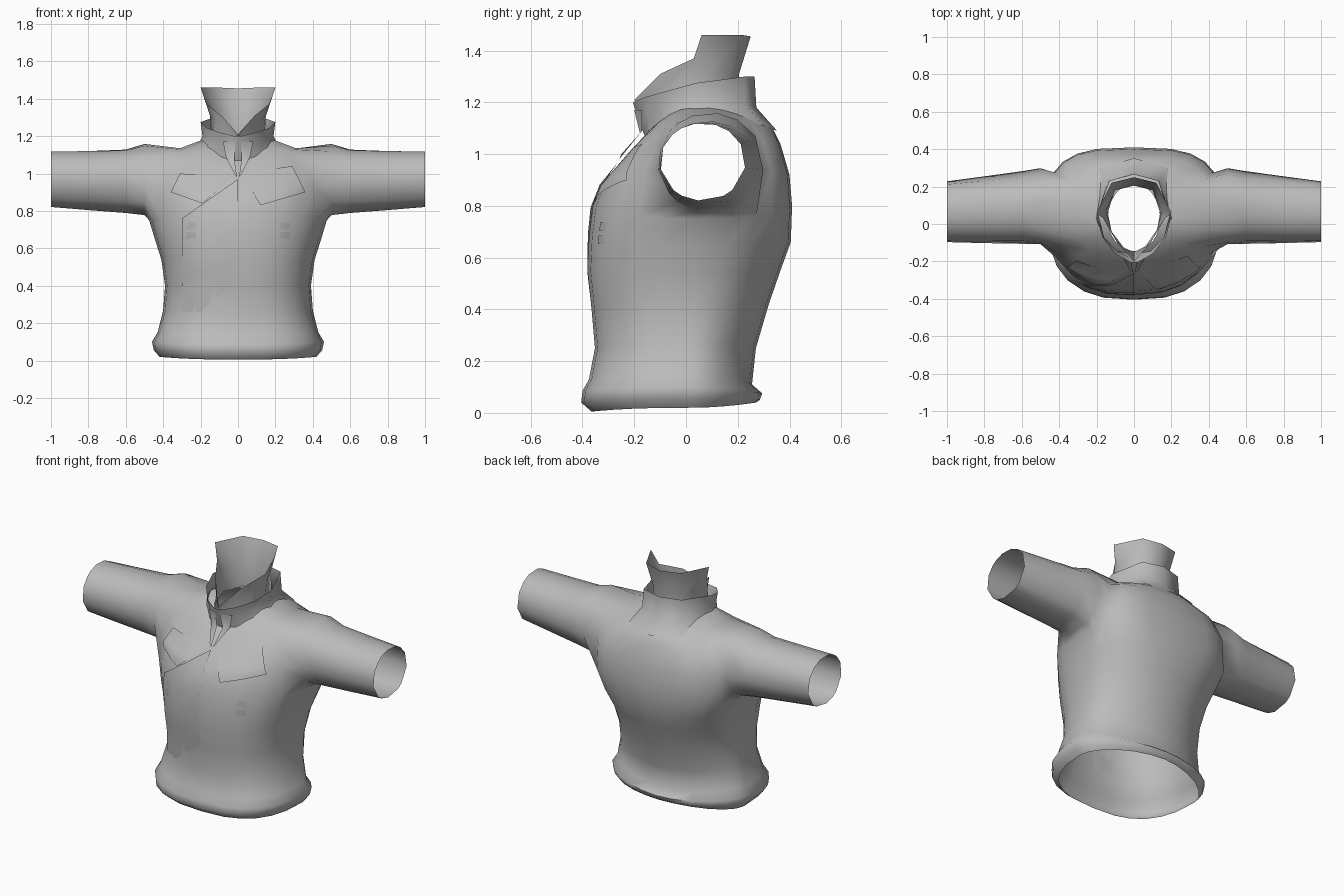
import bpy, bmesh, math
from mathutils import Vector
from mathutils.bvhtree import BVHTree

cube = bpy.data.objects.get("Cube")
if cube:
    bpy.data.objects.remove(cube)


def material(name, value):
    mat = bpy.data.materials.new(name)
    mat.use_nodes = True
    color = (value, value, value, 1)
    mat.diffuse_color = color
    mat.node_tree.nodes["Principled BSDF"].inputs["Base Color"].default_value = color
    return mat


CLOTH = material("grey cloth", 0.5)
TRIM = material("dark grey trim", 0.43)


def finish(bm, name, mat, angle=60):
    mesh = bpy.data.meshes.new(name)
    bm.to_mesh(mesh)
    mesh.materials.append(mat)
    obj = bpy.data.objects.new(name, mesh)
    bpy.context.collection.objects.link(obj)
    bpy.ops.object.select_all(action='DESELECT')
    bpy.context.view_layer.objects.active = obj
    obj.select_set(True)
    bpy.ops.object.shade_smooth_by_angle(angle=math.radians(angle))


def skin(bm, rows, closed):
    """Bridge equal rows of points with quads."""
    grid = [[bm.verts.new(p) for p in row] for row in rows]
    n = len(grid[0])
    faces = {}
    for r in range(len(grid) - 1):
        for c in range(n if closed else n - 1):
            d = (c + 1) % n
            faces[r, c] = bm.faces.new((grid[r][c], grid[r][d], grid[r + 1][d], grid[r + 1][c]))
    return faces


# Torso rows: half width, front y, back y, front z, side z, back z,
# then how round the front and back are (below 1 is boxier)
TORSO = [
    (.42, -.365, .27, .005, .02, .04, .75, 1.1),
    (.45, -.405, .285, .04, .055, .05, .75, 1.1),
    (.46, -.40, .295, .085, .10, .075, .75, 1.1),
    (.43, -.375, .255, .13, .15, .11, .75, 1.1),
    (.40, -.352, .27, .25, .27, .25, .8, 1.05),
    (.39, -.365, .32, .40, .40, .42, .8, 1),
    (.41, -.38, .365, .55, .54, .55, .8, .9),
    (.445, -.375, .405, .68, .65, .66, .85, .8),
    (.475, -.36, .41, .80, .75, .80, .9, .65),
    (.46, -.325, .40, .88, .95, .92, .9, .6),
    (.42, -.25, .365, .97, 1.06, 1.04, .9, .65),
    (.31, -.20, .335, 1.03, 1.135, 1.10, .9, .9),
    (.19, -.16, .25, 1.07, 1.18, 1.16, 1, 1),
    (.14, -.145, .215, 1.08, 1.17, 1.16, 1, 1),
]
COLUMNS, MID = 24, .03


def torso_ring(w, yf, yb, zf, zs, zb, round_front, round_back):
    ring = []
    for i in range(COLUMNS):
        a = math.tau * i / COLUMNS
        s, c = math.sin(a), math.cos(a)
        y, z, power = (yb, zb, round_back) if s > 0 else (yf, zf, round_front)
        ring.append((math.copysign(w * abs(c) ** power, c),
                     MID + abs(s) ** power * (y - MID), zs + (z - zs) * s * s))
    return ring


body = bmesh.new()
faces = skin(body, [torso_ring(*row) for row in TORSO], True)

# Armholes are cut from the side columns
side = [i % COLUMNS for i in (-2, -1, 0, 1, 10, 11, 12, 13)]
holes = [faces[r, c] for r in range(8, 11) for c in side]
bmesh.ops.delete(body, geom=holes, context='FACES')

# Sleeves grow out of the armholes: x, centre y, centre z, radius y, radius z
SLEEVE = [(.50, .095, .965, .205, .195), (.60, .088, .957, .195, .173),
          (.80, .076, .963, .18, .161), (1.0, .065, .97, .165, .15)]
for sx in (1, -1):
    edges = [e for e in body.edges if e.is_boundary
             and all(v.co.x * sx > .2 and .6 < v.co.z < 1.16 for v in e.verts)]
    for x, cy, cz, ry, rz in SLEEVE:
        new = bmesh.ops.extrude_edge_only(body, edges=edges)["geom"]
        edges = [g for g in new if isinstance(g, bmesh.types.BMEdge)]
        for v in (g for g in new if isinstance(g, bmesh.types.BMVert)):
            a = math.atan2((v.co.z - cz) / rz, (v.co.y - cy) / ry)
            v.co = (sx * x, cy + ry * math.cos(a), cz + rz * math.sin(a))
bmesh.ops.recalc_face_normals(body, faces=body.faces[:])
finish(body, "jacket_body", CLOTH)
surface = BVHTree.FromBMesh(body)


# Collars: each edge is listed from front to back and mirrored across x
def collar(name, edges):
    rows = [[(-x, y, z) for x, y, z in reversed(half[1:])] + half
            if half[0][0] == 0 else
            [(-x, y, z) for x, y, z in reversed(half)] + half for half in edges]
    bm = bmesh.new()
    skin(bm, rows, False)
    bmesh.ops.remove_doubles(bm, verts=bm.verts[:], dist=.0005)
    finish(bm, name, CLOTH)


collar("inner_collar", [
    [(0, -.15, 1.08), (.07, -.12, 1.12), (.12, -.05, 1.15), (.14, .06, 1.17), (.1, .19, 1.16), (0, .215, 1.16)],
    [(0, -.17, 1.17), (.06, -.12, 1.23), (.12, -.04, 1.27), (.15, .07, 1.31), (.1, .18, 1.31), (0, .205, 1.31)],
    [(0, -.2, 1.21), (.09, -.1, 1.31), (.165, .03, 1.37), (.2, .06, 1.46), (.12, .22, 1.46), (0, .25, 1.455)],
])
collar("outer_collar", [
    [(.02, -.155, 1.06), (.09, -.145, 1.09), (.16, -.08, 1.14), (.205, .03, 1.17), (.18, .3, 1.11), (0, .352, 1.09)],
    [(.02, -.18, 1.12), (.09, -.145, 1.15), (.16, -.07, 1.19), (.19, .04, 1.20), (.14, .23, 1.19), (0, .272, 1.18)],
    [(.02, -.205, 1.2), (.10, -.16, 1.22), (.17, -.07, 1.245), (.2, .04, 1.275), (.13, .23, 1.3), (0, .265, 1.3)],
])

# Pointed collar tabs hanging at the throat
for sx, label in ((1, "left"), (-1, "right")):
    bm = bmesh.new()
    skin(bm, [[(sx * .015, -.2, 1.17), (sx * .08, -.17, 1.17)],
              [(sx * .02, -.178, 1.08), (sx * .065, -.17, 1.09)],
              [(sx * .005, -.258, .98), (sx * .02, -.25, 1.0)]], False)
    finish(bm, label + "_collar_tab", CLOTH)


# Thin cloth layers laid over the front, given by four (x, z) corners
def layer(name, corners, mat, lifts, steps=8):
    a, b, c, d = (Vector((x, z, lift)) for (x, z), lift in zip(corners, lifts))
    rows = []
    for j in range(steps + 1):
        row = []
        for i in range(steps + 1):
            p = a.lerp(b, i / steps).lerp(d.lerp(c, i / steps), j / steps)
            hit = surface.ray_cast(Vector((p.x, -2, p.y)), Vector((0, 1, 0)))[0]
            row.append((p.x, (hit.y if hit else -.2) - p.z, p.y))
        rows.append(row)
    bm = bmesh.new()
    skin(bm, rows, False)
    finish(bm, name, mat)


LAPEL_LIFT = (0, .012, .016, .014)
layer("left_lapel", [(.02, 1.0), (.29, 1.04), (.36, .9), (.12, .83)], CLOTH, LAPEL_LIFT)
layer("right_lapel", [(-.02, .98), (-.31, 1.0), (-.36, .9), (-.19, .84)], CLOTH, LAPEL_LIFT)
layer("front_flap", [(0, .97), (-.3, .76), (-.3, .26), (0, .26)], CLOTH, (.012, .014, .002, -.004))

# Small button plates on each side of the chest
for sx, label in ((1, "left"), (-1, "right")):
    for z in (.67, .72):
        x = sx * .25
        layer(f"{label}_button_{round(z * 100)}", [(x - .025, z + .018), (x + .025, z + .018),
              (x + .025, z - .018), (x - .025, z - .018)], TRIM, (.012 if sx < 0 else .003,) * 4, 2)
